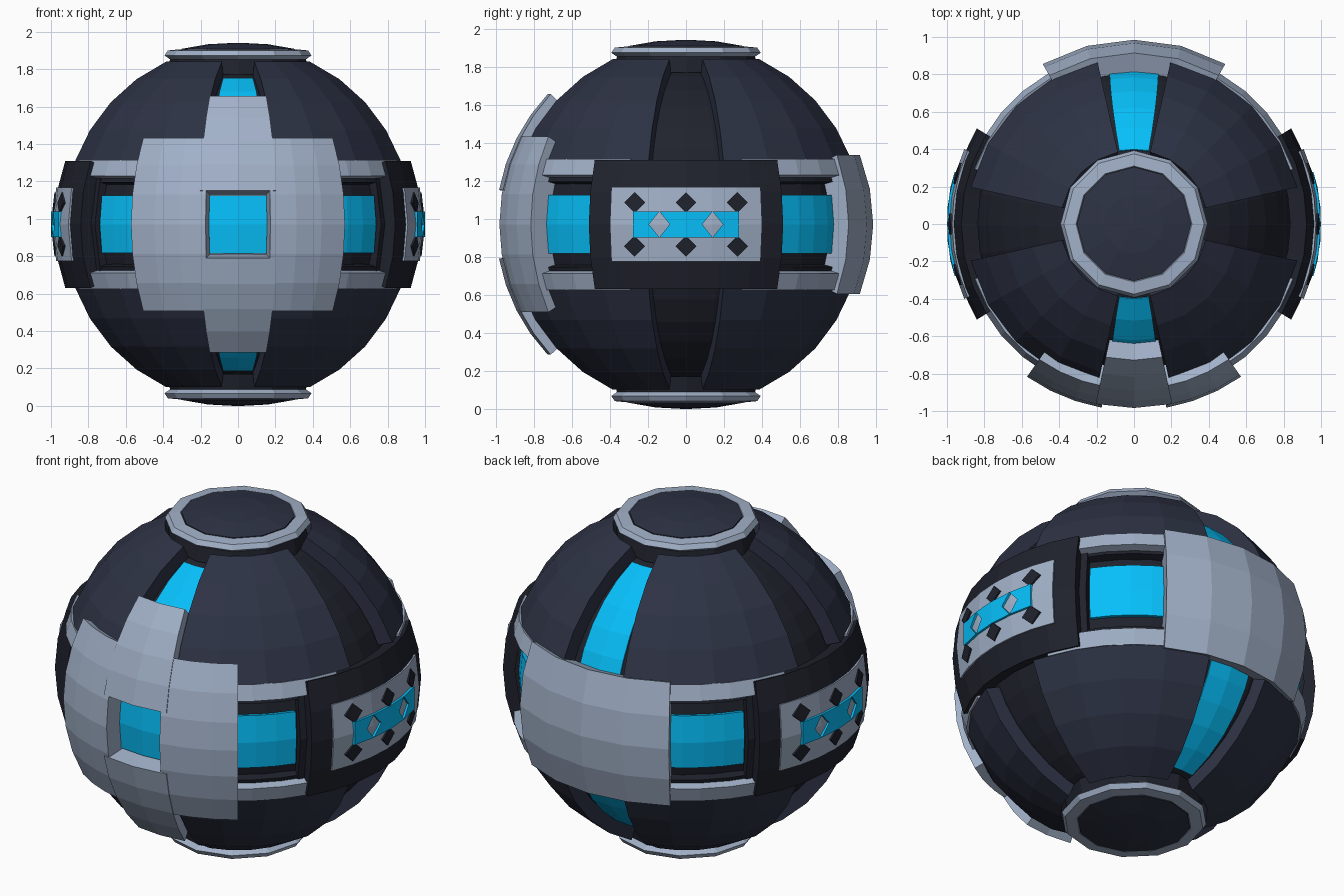
import bpy, bmesh
from math import sin, cos, radians, pi, sqrt

if "Cube" in bpy.data.objects:
    bpy.data.objects.remove(bpy.data.objects["Cube"])

CZ = 0.975  # height of the sphere centre


def material(name, rgb):
    m = bpy.data.materials.new(name)
    m.diffuse_color = (*rgb, 1)
    m.use_nodes = True
    m.node_tree.nodes["Principled BSDF"].inputs["Base Color"].default_value = m.diffuse_color
    return m


SHELL = material("dark_shell", (0.026, 0.032, 0.058))
CORE = material("dark_core", (0.014, 0.016, 0.026))
STEEL = material("steel", (0.36, 0.44, 0.58))
BLUE = material("blue_light", (0.002, 0.52, 0.95))


def finish(name, bm, mat):
    bmesh.ops.recalc_face_normals(bm, faces=bm.faces)
    me = bpy.data.meshes.new(name)
    bm.to_mesh(me)
    bm.free()
    me.materials.append(mat)
    ob = bpy.data.objects.new(name, me)
    bpy.context.collection.objects.link(ob)
    return ob


def polar(r, lon, lat):
    """Longitude 0 is the front (-y), 90 is the right (+x)."""
    a, b = radians(lon), radians(lat)
    return (r * cos(b) * sin(a), -r * cos(b) * cos(a), CZ + r * sin(b))


def patch(name, mid, half, lat0, lat1, rin, rout, nu, nv, mat, half_end=None):
    """Thick curved plate covering mid +/- half longitude, lat0 to lat1."""
    half_end = half if half_end is None else half_end
    bm = bmesh.new()
    layers = []
    for r in (rin, rout):
        grid = []
        for j in range(nv + 1):
            t = j / nv
            h = half + (half_end - half) * t
            grid.append([bm.verts.new(polar(r, mid - h + 2 * h * i / nu, lat0 + (lat1 - lat0) * t))
                         for i in range(nu + 1)])
        for j in range(nv):
            for i in range(nu):
                bm.faces.new((grid[j][i], grid[j][i + 1], grid[j + 1][i + 1], grid[j + 1][i]))
        layers.append(grid)

    def border(g):
        return (g[0] + [row[-1] for row in g[1:]] + g[-1][-2::-1]
                + [row[0] for row in g[-2:0:-1]])
    a, b = border(layers[0]), border(layers[1])
    for k in range(len(a)):
        n = (k + 1) % len(a)
        bm.faces.new((a[k], a[n], b[n], b[k]))
    return finish(name, bm, mat)


def badge(name, side, pts, rin, rout, mat):
    """Flat outline (y, z offset) laid on the left or right side of the ball."""
    bm = bmesh.new()
    a, b = [[bm.verts.new((side * sqrt(r * r - u * u - v * v), u, CZ + v)) for u, v in pts]
            for r in (rin, rout)]
    bm.faces.new(a)
    bm.faces.new(b)
    for k in range(len(a)):
        n = (k + 1) % len(a)
        bm.faces.new((a[k], a[n], b[n], b[k]))
    return finish(name, bm, mat)


def lathe(name, profile, up, mat, sides=12):
    """Spin (radius, offset from centre) points round the vertical axis."""
    bm = bmesh.new()
    rings = [[bm.verts.new((r * cos(2 * pi * k / sides), r * sin(2 * pi * k / sides), CZ + up * h))
              for k in range(sides)] for r, h in profile]
    for p, q in zip(rings, rings[1:]):
        for k in range(sides):
            n = (k + 1) % sides
            bm.faces.new((p[k], p[n], q[n], q[k]))
    bm.faces.new(rings[0])
    bm.faces.new(rings[-1])
    return finish(name, bm, mat)


# Inner ball, seen at the bottom of the grooves
bm = bmesh.new()
bmesh.ops.create_uvsphere(bm, u_segments=32, v_segments=20, radius=0.872)
bmesh.ops.translate(bm, verts=bm.verts, vec=(0, 0, CZ))
finish("core", bm, CORE)

for up, tag in ((1, "upper"), (-1, "lower")):
    # Four shell panels separated by grooves
    for mid in (45, 135, 225, 315):
        patch(f"{tag}_shell_panel", mid, 32.3, up * 20.6, up * 65.6, 0.85, 0.955, 4, 4, SHELL)
        # Rail and dark ledge along the equatorial recess
        patch(f"{tag}_recess_rail", mid, 26, up * 15.6, up * 21, 0.9, 0.962, 5, 1, STEEL)
        patch(f"{tag}_recess_ledge", mid, 26, up * 14.2, up * 19, 0.85, 0.915, 5, 1, CORE)
    # Glowing strips in the front and back grooves
    for mid in (0, 180):
        patch(f"{tag}_light_strip", mid, 9, up * 18, up * 63, 0.85, 0.879, 2, 5, BLUE, 11.5)
    # Pole collar and cap
    lathe(f"{tag}_neck", [(0.38, 0.8), (0.36, 0.9)], up, CORE)
    lathe(f"{tag}_collar", [(0.36, 0.88), (0.393, 0.903), (0.375, 0.93), (0.31, 0.936), (0.30, 0.92)],
          up, STEEL)
    lathe(f"{tag}_cap", [(0.305, 0.915), (0.305, 0.938), (0.16, 0.963), (0.03, 0.97)], up, SHELL)
    # Vertical arm of the front cross
    patch(f"front_{tag}_arm", 0, 12, up * 10.4, up * 43.3, 0.855, 1.0, 2, 4, STEEL)

# Recess windows and their dark end frames
for base in (0, 180):
    for s in (1, -1):
        patch("recess_window", base + s * 41, 14.5, -9.9, 9.9, 0.85, 0.897, 4, 2, BLUE)
        patch("recess_end", base + s * 58.3, 2, -16, 16, 0.85, 0.92, 1, 2, CORE)

# Front cross side arms and square window
for s, tag in ((1, "right"), (-1, "left")):
    patch(f"front_{tag}_arm", s * 22.5, 12.5, -27.6, 27.6, 0.865, 0.997, 3, 6, STEEL)
patch("front_window", 0, 9.9, -9.9, 9.9, 0.85, 0.9, 2, 2, BLUE)
patch("front_window_frame", 0, 11, -11, 11, 0.85, 0.885, 2, 2, STEEL)

# Back plate
patch("back_plate", 180, 29.7, -21.8, 21.8, 0.85, 0.985, 4, 4, STEEL)

# Side plates with diamonds and light strip
for side, tag in ((1, "right"), (-1, "left")):
    patch(f"{tag}_side_panel", side * 90, 31.3, -20.2, 20.2, 0.89, 0.984, 6, 4, CORE)
    patch(f"{tag}_side_plate", side * 90, 23.8, -11.4, 11.4, 0.94, 0.992, 6, 2, STEEL)
    for u in (-0.27, 0, 0.27):
        for v in (-0.115, 0.115):
            pts = [(u - 0.055, v), (u, v + 0.055), (u + 0.055, v), (u, v - 0.055)]
            badge(f"{tag}_diamond", side, pts, 0.96, 0.996, CORE)
    for s in (1, -1):
        inner = [(0, 0.068), (0.14, 0.068), (0.085, 0), (0.14, -0.068), (0, -0.068)]
        outer = [(0.14, 0.068), (0.278, 0.068), (0.278, -0.068), (0.14, -0.068), (0.195, 0)]
        for part, pts in (("inner", inner), ("outer", outer)):
            badge(f"{tag}_light_{part}", side, [(s * u, v) for u, v in pts], 0.96, 1.001, BLUE)

# Stand the model exactly on the ground
bpy.context.view_layer.update()
low = min(v.co.z for o in bpy.data.objects for v in o.data.vertices)
for o in bpy.data.objects:
    o.location.z -= low
